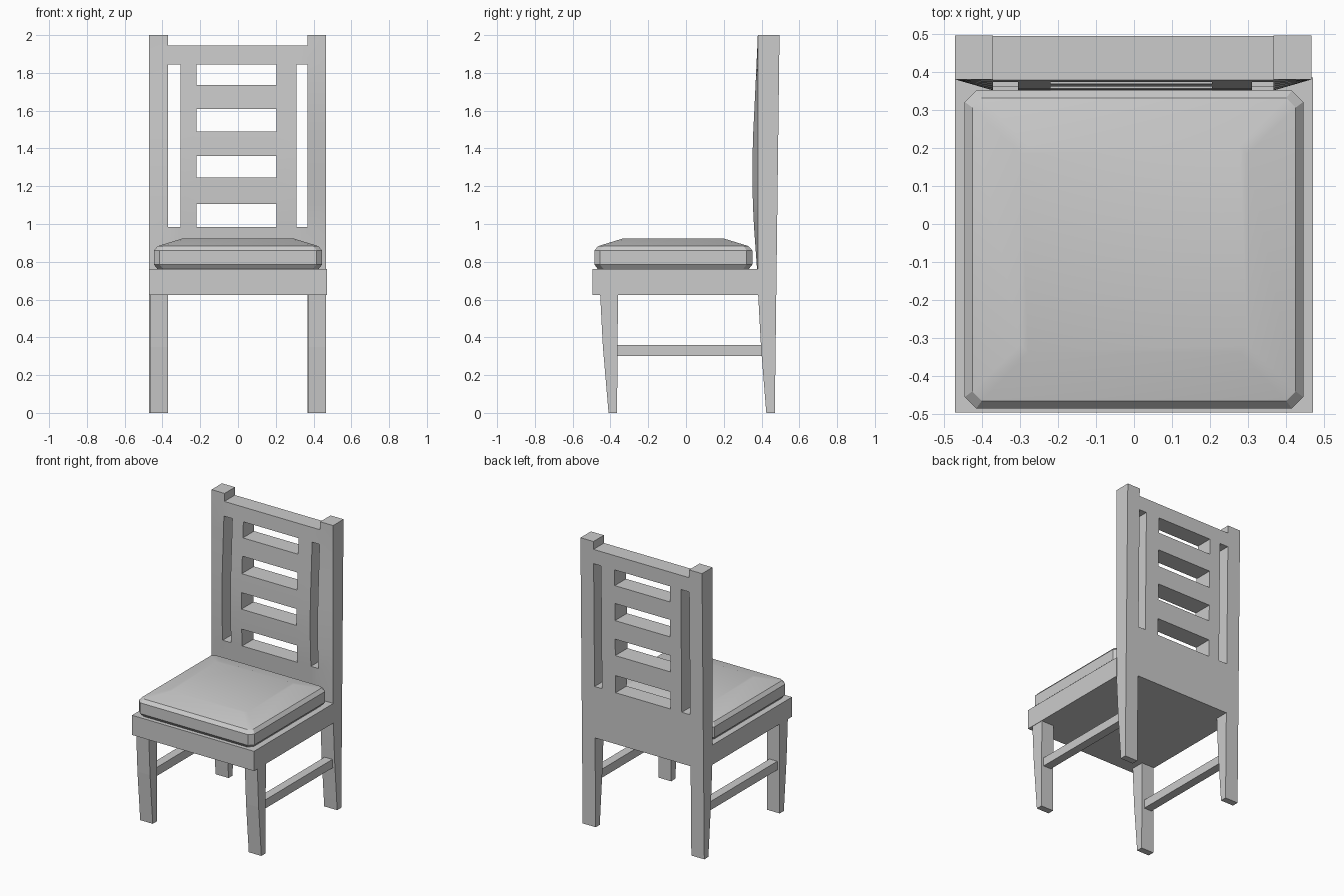
import bpy, bmesh, math

if "Cube" in bpy.data.objects:
    bpy.data.objects.remove(bpy.data.objects["Cube"])


def make(name, verts, faces, smooth=False):
    mesh = bpy.data.meshes.new(name)
    mesh.from_pydata(verts, [], faces)
    bm = bmesh.new()
    bm.from_mesh(mesh)
    bmesh.ops.remove_doubles(bm, verts=bm.verts, dist=1e-5)
    bmesh.ops.recalc_face_normals(bm, faces=bm.faces)
    bm.to_mesh(mesh)
    bm.free()
    ob = bpy.data.objects.new(name, mesh)
    bpy.context.collection.objects.link(ob)
    if smooth:
        bpy.ops.object.select_all(action='DESELECT')
        ob.select_set(True)
        bpy.context.view_layer.objects.active = ob
        bpy.ops.object.shade_smooth_by_angle(angle=math.radians(25))
    return ob


def prism_x(name, profile, x0, x1):
    """Extrude a (y, z) profile from x0 to x1."""
    n = len(profile)
    verts = [(x, y, z) for x in (x0, x1) for y, z in profile]
    faces = [tuple(range(n)), tuple(range(n, 2 * n))]
    faces += [(i, (i + 1) % n, (i + 1) % n + n, i + n) for i in range(n)]
    return make(name, verts, faces)


def rect(y0, y1, z0, z1):
    return [(y0, z0), (y1, z0), (y1, z1), (y0, z1)]


# Seat frame
prism_x("seat", rect(-0.495, 0.385, 0.625, 0.762), -0.47, 0.47)

# Front legs and side stretchers
leg = [(-0.455, 0.64), (-0.44, 0.35), (-0.41, 0), (-0.365, 0), (-0.36, 0.64)]
for side, s in (("left", -1), ("right", 1)):
    prism_x("front_leg_" + side, leg, s * 0.37, s * 0.467)
    prism_x("side_stretcher_" + side, rect(-0.37, 0.41, 0.30, 0.36), s * 0.39, s * 0.45)

# Back frame: grid of solid and open cells, with posts running down as back legs
xs = [-0.47, -0.37, -0.305, -0.22, 0.205, 0.31, 0.367, 0.467]
zs = [0, 0.35, 0.625, 0.76, 0.985, 1.105, 1.245, 1.36, 1.49, 1.61, 1.735, 1.845, 1.945, 2.0]
front = [0.425, 0.397, 0.382, 0.376, 0.36, 0.354, 0.351, 0.352, 0.356, 0.362, 0.368, 0.373, 0.378, 0.38]
POST, PANEL, SLATS, OPEN = "#.....#", "#######", "#.###.#", "#.#.#.#"
rows = [POST, POST, PANEL, PANEL] + [OPEN, SLATS] * 3 + [OPEN, PANEL, POST]


def solid(i, j):
    return 0 <= i < 7 and 0 <= j < 13 and rows[j][i] == "#"


verts, index = [], {}
for j, z in enumerate(zs):
    for i, x in enumerate(xs):
        # only the inner edge of the post follows the bowed front
        y = max(front[j], 0.38) if i in (0, 7) else front[j]
        for k, yy in enumerate((y, 0.47 + 0.0125 * z)):
            index[i, j, k] = len(verts)
            verts.append((x, yy, z))

faces = []
for j in range(13):
    for i in range(7):
        if not solid(i, j):
            continue
        loop = [(i, j), (i + 1, j), (i + 1, j + 1), (i, j + 1)]
        for k in (0, 1):
            faces.append([index[a, b, k] for a, b in loop])
        for e, (di, dj) in enumerate(((0, -1), (1, 0), (0, 1), (-1, 0))):
            if not solid(i + di, j + dj):
                (a, b), (c, d) = loop[e], loop[(e + 1) % 4]
                faces.append([index[a, b, 0], index[c, d, 0], index[c, d, 1], index[a, b, 1]])
make("back_frame", verts, faces, smooth=True)

# Cushion: stacked rings of rectangles with cut corners (inset, z, corner cut)
rings = [(0.018, 0.762, 0.03), (0, 0.785, 0.03), (0, 0.86, 0.03),
         (0.02, 0.883, 0.025), (0.147, 0.922, 0.02)]
verts, faces = [], []
for inset, z, c in rings:
    a, b = 0.445 - inset, 0.418 - inset
    outline = [(a, b - c), (a - c, b), (c - a, b), (-a, b - c),
               (-a, c - b), (c - a, -b), (a - c, -b), (a, c - b)]
    verts += [(x, y - 0.067, z) for x, y in outline]
for r in range(len(rings) - 1):
    for i in range(8):
        n = (i + 1) % 8
        faces.append((r * 8 + i, r * 8 + n, r * 8 + 8 + n, r * 8 + 8 + i))
faces += [tuple(range(8)), tuple(range(len(verts) - 8, len(verts)))]
make("cushion", verts, faces, smooth=True)
